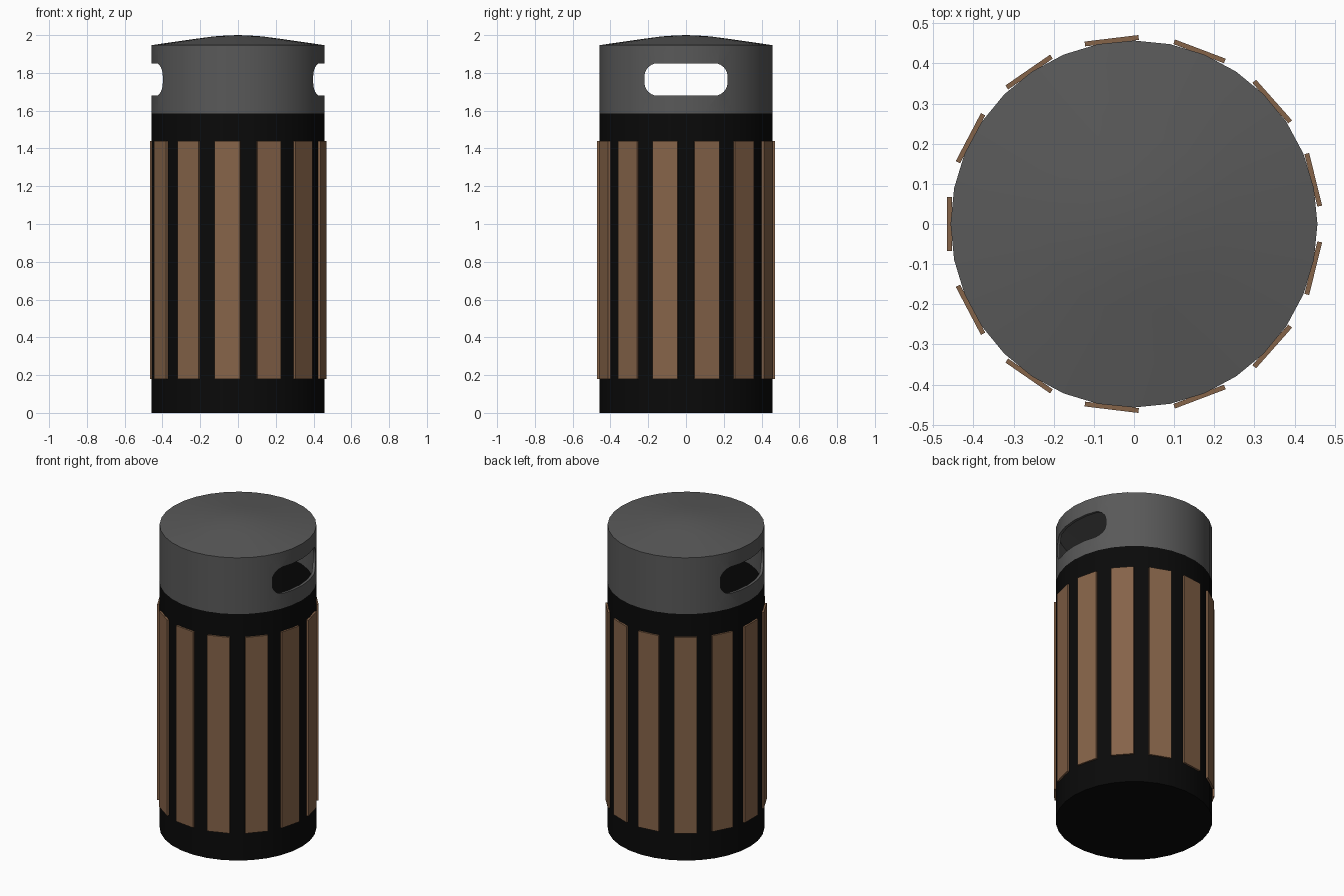
import bpy, bmesh, math
from mathutils import Matrix

cube = bpy.data.objects.get("Cube")
if cube:
    bpy.data.objects.remove(cube, do_unlink=True)

SIDES = 32
SLATS = 13
R = 0.457       # outer radius
INNER = 0.44    # inner radius


def material(name, rgb):
    m = bpy.data.materials.new(name)
    m.use_nodes = True
    m.diffuse_color = (*rgb, 1)
    bsdf = m.node_tree.nodes["Principled BSDF"]
    bsdf.inputs["Base Color"].default_value = (*rgb, 1)
    bsdf.inputs["Roughness"].default_value = 0.7
    return m


def add_object(name, bm, mat):
    bmesh.ops.recalc_face_normals(bm, faces=bm.faces)
    mesh = bpy.data.meshes.new(name)
    bm.to_mesh(mesh)
    bm.free()
    mesh.materials.append(mat)
    obj = bpy.data.objects.new(name, mesh)
    bpy.context.collection.objects.link(obj)
    return obj


def activate(obj):
    bpy.ops.object.select_all(action='DESELECT')
    obj.select_set(True)
    bpy.context.view_layer.objects.active = obj


def smooth(obj):
    activate(obj)
    bpy.ops.object.shade_smooth_by_angle(angle=math.radians(30))


def lathe(name, profile, mat, closed=False):
    """Spin a (radius, height) profile about z."""
    bm = bmesh.new()
    verts = [bm.verts.new((r, 0, z)) for r, z in profile]
    edges = [bm.edges.new(pair) for pair in zip(verts, verts[1:])]
    if closed:
        edges.append(bm.edges.new((verts[-1], verts[0])))
    bmesh.ops.spin(bm, geom=verts + edges, cent=(0, 0, 0), axis=(0, 0, 1),
                   angle=math.tau, steps=SIDES, use_duplicate=False)
    bmesh.ops.remove_doubles(bm, verts=bm.verts, dist=0.0001)
    return add_object(name, bm, mat)


grey = material("lid grey", (0.1, 0.1, 0.1))
black = material("body black", (0.003, 0.003, 0.003))
wood = material("slat brown", (0.235, 0.125, 0.066))

# Hollow black drum with a floor
body = lathe("body", [(0, 0), (R, 0), (R, 1.585), (INNER, 1.585),
                      (INNER, 0.03), (0, 0.03)], black)
smooth(body)

# Hollow lid with a low crowned top
lid = lathe("lid", [(0, 2), (0.06, 1.998), (0.13, 1.993), (0.22, 1.981),
                    (R, 1.947), (R, 1.585), (INNER, 1.585),
                    (INNER, 1.93), (0, 1.97)], grey)

# Rounded slot cut straight through the lid from side to side
bm = bmesh.new()
HALF_W, HALF_H, CORNER, Z = 0.22, 0.086, 0.07, 1.765
ring = []
for q, (sy, sz) in enumerate([(1, 1), (-1, 1), (-1, -1), (1, -1)]):
    for i in range(7):
        a = math.pi / 2 * (q + i / 6)
        ring.append(bm.verts.new((-1, sy * (HALF_W - CORNER) + CORNER * math.cos(a),
                                  Z + sz * (HALF_H - CORNER) + CORNER * math.sin(a))))
face = bm.faces.new(ring)
out = bmesh.ops.extrude_face_region(bm, geom=[face])
bmesh.ops.translate(bm, vec=(2, 0, 0),
                    verts=[g for g in out["geom"] if isinstance(g, bmesh.types.BMVert)])
cutter = add_object("slot_cutter", bm, grey)
cutter.hide_render = True
cut = lid.modifiers.new("slot", 'BOOLEAN')
cut.operation = 'DIFFERENCE'
cut.solver = 'EXACT'
cut.object = cutter
activate(lid)
bpy.ops.object.modifier_apply(modifier=cut.name)
bpy.data.objects.remove(cutter, do_unlink=True)
smooth(lid)

# Thin wooden slats around the drum
for i in range(SLATS):
    bm = bmesh.new()
    bmesh.ops.create_cube(bm, size=1)
    bmesh.ops.scale(bm, vec=(0.012, 0.135, 1.26), verts=bm.verts)
    bmesh.ops.translate(bm, vec=(0.46, 0, 0.81), verts=bm.verts)
    turn = Matrix.Rotation(math.pi + math.tau * i / SLATS, 3, 'Z')
    bmesh.ops.rotate(bm, cent=(0, 0, 0), matrix=turn, verts=bm.verts)
    add_object(f"slat_{i + 1}", bm, wood)
